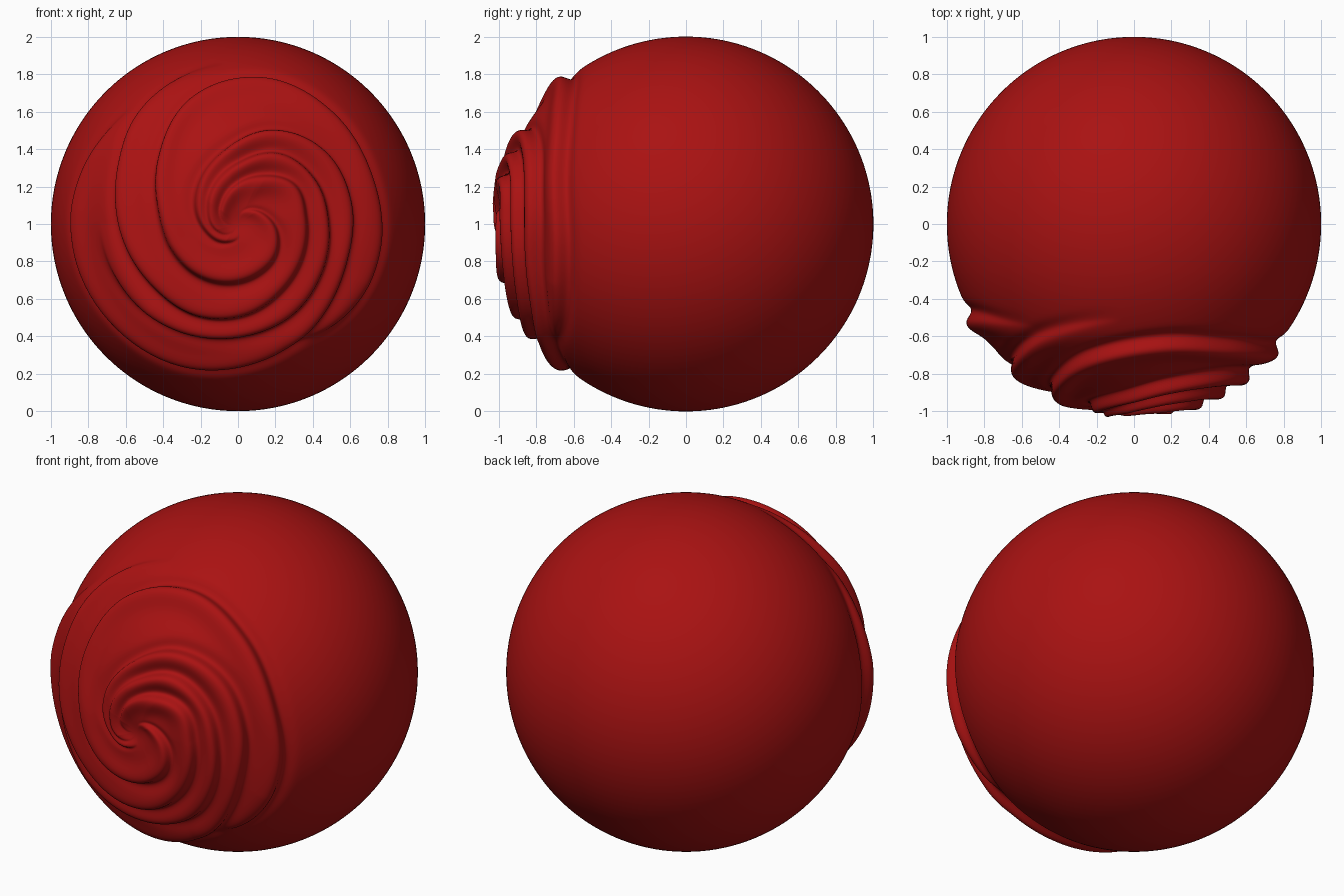
import bpy
import bmesh
import math

default_cube = bpy.data.objects.get("Cube")
if default_cube:
    bpy.data.objects.remove(default_cube, do_unlink=True)

# Swirl arms: start angle in degrees, then the radius of the outer edge every STEP degrees
STEP = 30
ARMS = [
    (130, [.84, .87, .87, .84, .80, .73, .66, .61, .61, .60, .53, .40, .31, .24, .18, .14, .10, .07]),
    (290, [.70, .75, .76, .75, .77, .78, .71, .55, .43, .38, .35, .32, .29, .26, .21, .15, .10, .06]),
    (95, [.86, .81, .70, .62, .56, .53, .48, .42, .38, .36, .36, .28, .20, .14, .10, .06]),
    (180, [.74, .70, .65, .60, .56, .51, .48, .47, .43, .32, .24, .18, .14, .10, .06]),
]
SEGMENTS = 320
FRONT_RINGS = 160
BACK_RINGS = 50
FRONT_LIMIT = math.radians(75)


def smooth_radius(radii, t):
    """Catmull-Rom interpolation along one arm."""
    i = min(int(t), len(radii) - 2)
    f = t - i
    a, b = radii[max(i - 1, 0)], radii[i]
    c, d = radii[i + 1], radii[min(i + 2, len(radii) - 1)]
    return b + f / 2 * (c - a + f * (2 * a - 5 * b + 4 * c - d + f * (3 * (b - c) + d - a)))


def edges_at(angle):
    """Every arm edge crossed at this angle, as (polar angle, strength)."""
    found = []
    for start, radii in ARMS:
        turn = (angle - start) % 360
        length = STEP * (len(radii) - 1)
        while turn <= length:
            polar = math.asin(smooth_radius(radii, turn / STEP))
            fade = min(1, turn / 45) * min(1, (length - turn) / 45)
            found.append((polar, fade * min(1, polar / 0.3)))
            turn += 360
    return found


def swirl_height(polar, edges):
    """Soft lobe inside each edge, steep drop and narrow crease outside it."""
    height = -0.02 * math.exp(-(polar / 0.08) ** 2)
    for edge, strength in edges:
        d = polar - edge
        if abs(d) > 0.4:
            continue
        width = min(0.085, 0.3 * edge)
        drop = 1 / (1 + math.exp(min(60, d / (0.09 * width))))
        lobe = 0.046 * math.exp(-((d + 0.4 * width) / width) ** 2) * drop
        crease = 0.018 * math.exp(-((d - 0.35 * width) / (0.5 * width)) ** 2)
        height += strength * (lobe - crease)
    return height


# Ball made of rings around the front-to-back axis, finer at the front
polars = [FRONT_LIMIT * (i + 1) / FRONT_RINGS for i in range(FRONT_RINGS)]
polars += [FRONT_LIMIT + (math.pi - FRONT_LIMIT) * (i + 1) / (BACK_RINGS + 1)
           for i in range(BACK_RINGS)]
columns = [edges_at(360 * j / SEGMENTS) for j in range(SEGMENTS)]

bm = bmesh.new()
rings = []
for polar in polars:
    ring = []
    for j, edges in enumerate(columns):
        angle = 2 * math.pi * j / SEGMENTS
        radius = 1 + swirl_height(polar, edges)
        across = radius * math.sin(polar)
        ring.append(bm.verts.new((across * math.cos(angle),
                                  -radius * math.cos(polar),
                                  1 + across * math.sin(angle))))
    rings.append(ring)
front_tip = bm.verts.new((0, -0.98, 1))
back_tip = bm.verts.new((0, 1, 1))

for j in range(SEGMENTS):
    k = (j + 1) % SEGMENTS
    bm.faces.new((front_tip, rings[0][j], rings[0][k]))
    bm.faces.new((back_tip, rings[-1][k], rings[-1][j]))
    for inner, outer in zip(rings, rings[1:]):
        bm.faces.new((inner[j], outer[j], outer[k], inner[k]))
bmesh.ops.recalc_face_normals(bm, faces=bm.faces)
for face in bm.faces:
    face.smooth = True

mesh = bpy.data.meshes.new("swirled_ball")
bm.to_mesh(mesh)
bm.free()
ball = bpy.data.objects.new("swirled_ball", mesh)
bpy.context.collection.objects.link(ball)

# Deep red surface
red = bpy.data.materials.new("deep_red")
red.use_nodes = True
colour = (0.4, 0.006, 0.006, 1)
red.diffuse_color = colour
red.node_tree.nodes["Principled BSDF"].inputs["Base Color"].default_value = colour
mesh.materials.append(red)
